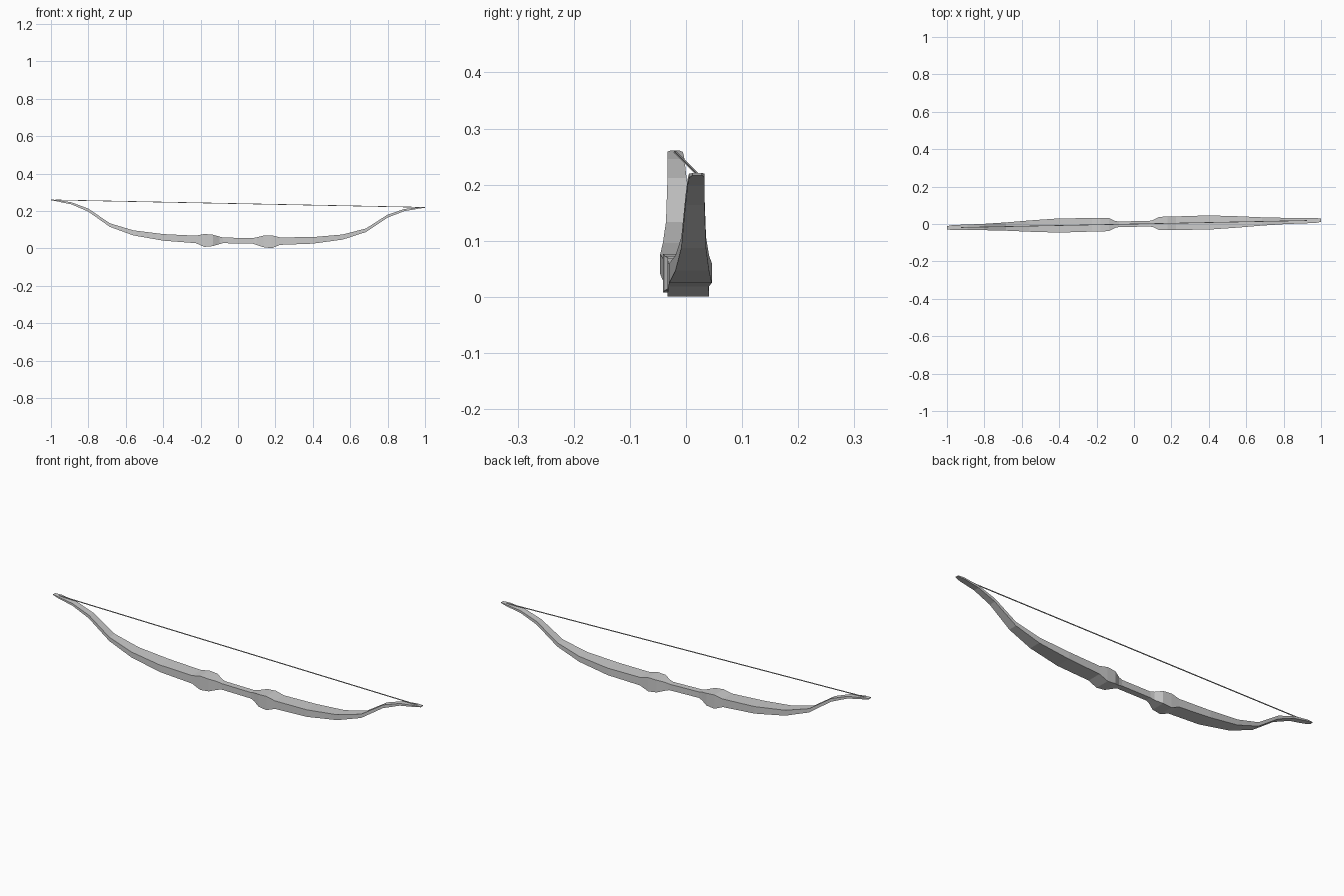
import bpy, bmesh
from mathutils import Vector

if "Cube" in bpy.data.objects:
    bpy.data.objects.remove(bpy.data.objects["Cube"])

# Half profile of the limb: distance from centre, top z, bottom z, half width
HALF = [
    (0.08, 0.056, 0.026, 0.015),
    (0.10, 0.061, 0.020, 0.018),
    (0.135, 0.070, 0.009, 0.035),
    (0.18, 0.073, 0.004, 0.037),
    (0.225, 0.063, 0.023, 0.036),
    (0.40, 0.068, 0.033, 0.038),
    (0.56, 0.085, 0.058, 0.030),
    (0.685, 0.120, 0.101, 0.022),
    (0.80, 0.196, 0.180, 0.017),
    (0.89, 0.228, 0.217, 0.015),
    (0.97, 0.239, 0.232, 0.014),
    (1.00, 0.241, 0.237, 0.008),
]
TILT_Y, TILT_Z = 0.02, -0.02


def place(x, y, z):
    """The whole bow leans a little along its length."""
    return Vector((x, y + TILT_Y * x, z + TILT_Z * x))


def loft(name, rings):
    """Flat-faced tube through closed rings, capped at both ends."""
    bm = bmesh.new()
    loops = [[bm.verts.new(p) for p in ring] for ring in rings]
    n = len(loops[0])
    for a, b in zip(loops, loops[1:]):
        for i in range(n):
            j = (i + 1) % n
            bm.faces.new((a[i], a[j], b[j], b[i]))
    bm.faces.new(loops[0])
    bm.faces.new(loops[-1])
    bmesh.ops.recalc_face_normals(bm, faces=bm.faces[:])
    mesh = bpy.data.meshes.new(name)
    bm.to_mesh(mesh)
    bm.free()
    obj = bpy.data.objects.new(name, mesh)
    bpy.context.collection.objects.link(obj)
    return obj


def box_ring(x, top, bottom, w):
    return [place(x, -w, bottom), place(x, w, bottom),
            place(x, w, top), place(x, -w, top)]


# Bow stave: left half mirrored from the right half
stations = [(-x, t, b, w) for x, t, b, w in reversed(HALF)] + HALF
loft("bow_stave", [box_ring(*s) for s in stations])

# Bow string stretched between the two tips
R = 0.0018
loft("bow_string", [box_ring(x, 0.239 + R, 0.239 - R, R) for x in (-0.975, 0.975)])
